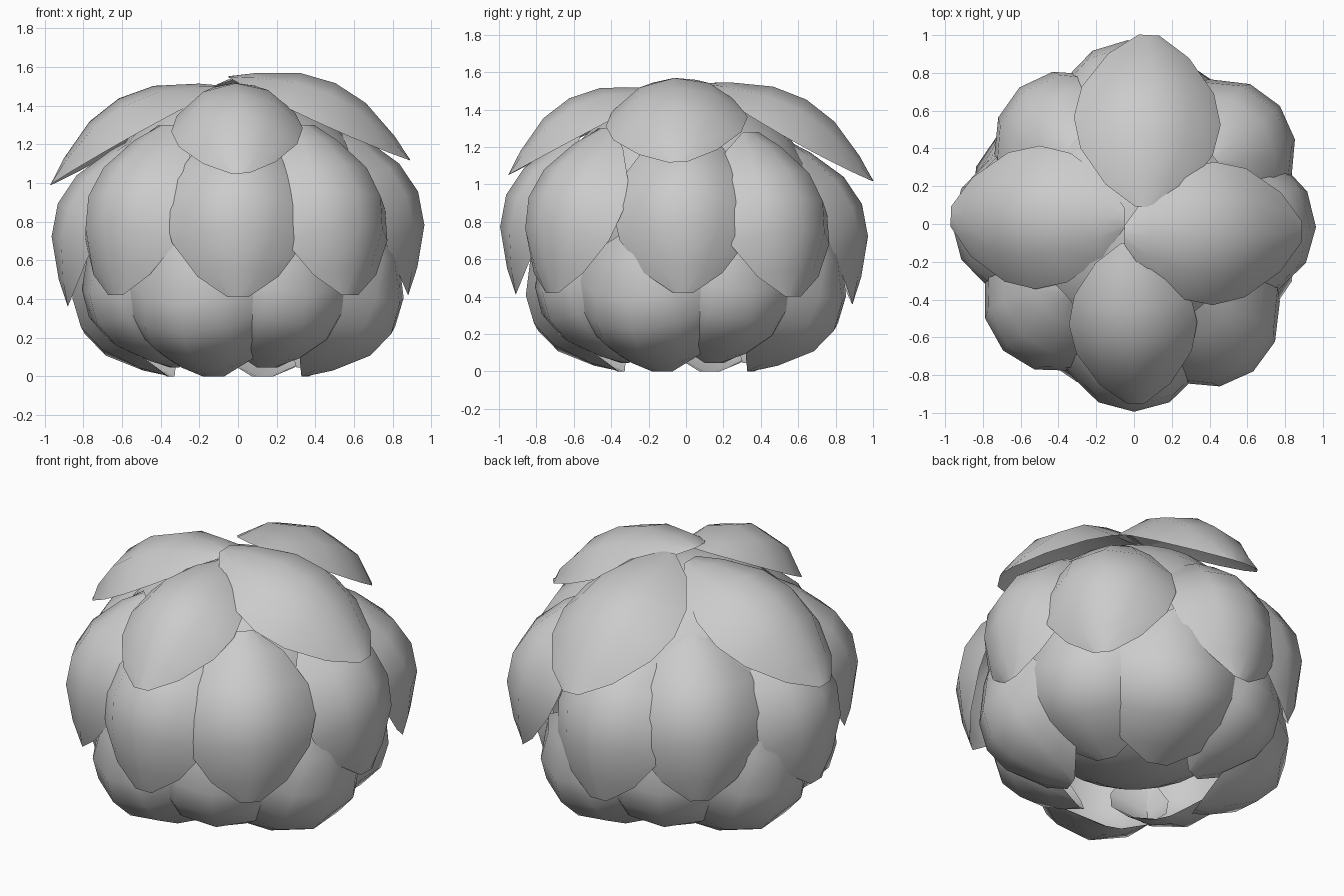
import bpy, bmesh, math
from mathutils import Vector

if "Cube" in bpy.data.objects:
    bpy.data.objects.remove(bpy.data.objects["Cube"])

# Leaf outline: position along the leaf, relative half width, relative bulge
ROWS = [(0, .14, 0), (.12, .55, .39), (.32, .9, .86), (.5, 1, 1),
        (.68, .9, .86), (.88, .55, .39), (1, .14, 0)]
# Cross-section: position across the leaf, relative bulge
COLS = [(-1, 0), (-.55, .75), (0, 1), (.55, .75), (1, 0)]


def leaf(name, base, tip, half_width, bulge):
    """Cupped leaf with a flat rim running from base to tip, bulging outward."""
    base, tip = Vector(base), Vector(tip)
    d = (tip - base).normalized()
    out = (base + tip) / 2 - Vector((0, 0, .6))
    n = (out - d * out.dot(d)).normalized()
    side = d.cross(n)
    bm = bmesh.new()
    grid = [[bm.verts.new(base.lerp(tip, t) + side * (s * w * half_width)
                          + n * (h * c * bulge)) for s, c in COLS]
            for t, w, h in ROWS]
    for a, b in zip(grid, grid[1:]):
        for i in range(len(COLS) - 1):
            f = bm.faces.new((a[i], b[i], b[i + 1], a[i + 1]))
            f.normal_update()
            if f.normal.dot(n) < 0:
                f.normal_flip()
            f.smooth = True
    me = bpy.data.meshes.new(name)
    bm.to_mesh(me)
    bm.free()
    ob = bpy.data.objects.new(name, me)
    bpy.context.collection.objects.link(ob)


def polar(deg, r, z):
    a = math.radians(deg)
    return (r * math.cos(a), r * math.sin(a), z)


# Inner core that closes the gaps between the leaves
bpy.ops.mesh.primitive_uv_sphere_add(segments=24, ring_count=14, radius=1,
                                     location=(0, 0, .82))
core = bpy.context.object
core.name = "inner_core"
core.scale = (.72, .72, .67)
bpy.ops.object.shade_smooth()

# Lower ring: alternate outer and slightly raised leaves
for k in range(4):
    a = -110 + 90 * k
    leaf("lower_leaf", polar(a, .37, 0), polar(a, .82, .74), .42, .29)
    leaf("lower_leaf", polar(a + 45, .36, .045), polar(a + 45, .78, .77), .41, .27)

# Middle ring: angle, outward shift, base height
for a, dr, z in [(-1, 0, .42), (39, .03, .40), (92, .01, .36), (130, -.02, .40),
                 (180, 0, .36), (224, .0, .42), (270, .03, .41), (309, .04, .42)]:
    leaf("middle_leaf", polar(a, .88 + dr, z), polar(a, .52 + dr, z + .88), .38, .25)

# Crown of four leaves
leaf("crown_leaf_right", (.89, -.04, 1.12), (-.05, -.06, 1.55), .38, .20)
leaf("crown_leaf_left", (-.97, .04, .99), (-.05, .03, 1.50), .38, .22)
leaf("crown_leaf_front", (.01, -.95, 1.05), (-.02, -.10, 1.50), .34, .21)
leaf("crown_leaf_back", (.08, 1.0, 1.02), (.06, .09, 1.54), .39, .20)
